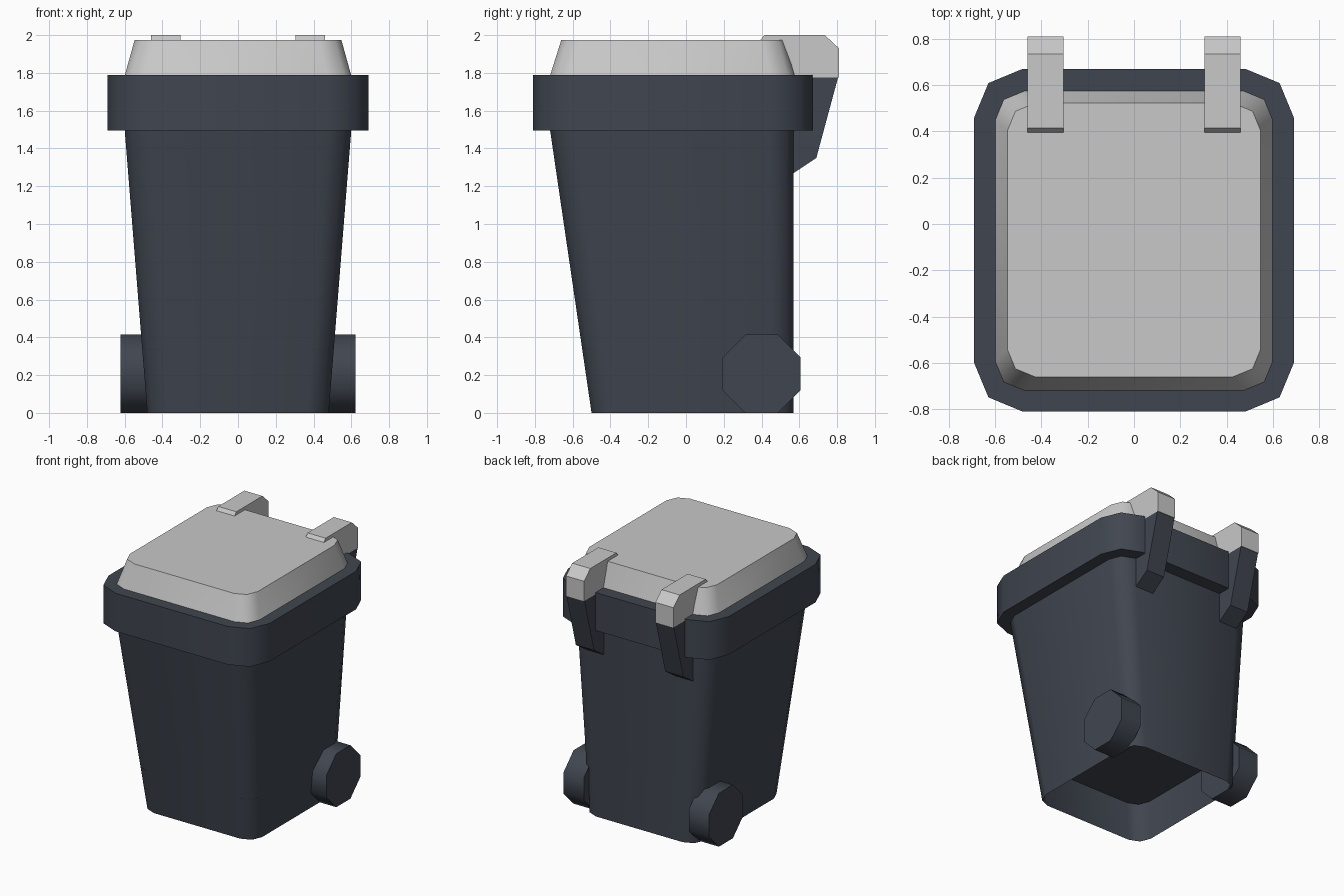
import bpy
import bmesh
from math import cos, sin, pi, radians

cube = bpy.data.objects.get("Cube")
if cube:
    bpy.data.objects.remove(cube, do_unlink=True)


def material(name, rgb):
    mat = bpy.data.materials.new(name)
    mat.use_nodes = True
    colour = (*rgb, 1)
    mat.diffuse_color = colour
    mat.node_tree.nodes["Principled BSDF"].inputs["Base Color"].default_value = colour
    return mat


slate = material("slate_grey", (0.051, 0.061, 0.08))
pale = material("pale_grey", (0.58, 0.58, 0.58))


def outline(half_x, front, back, radius, z):
    """Rounded rectangle with two segments at each corner."""
    corners = [(half_x - radius, back - radius), (radius - half_x, back - radius),
               (radius - half_x, front + radius), (half_x - radius, front + radius)]
    points = []
    for i, (cx, cy) in enumerate(corners):
        for step in range(3):
            a = i * pi / 2 + step * pi / 4
            points.append((cx + radius * cos(a), cy + radius * sin(a), z))
    return points


def loft(name, rings, mat, cap_start=True, cap_end=True, smooth=True):
    """Skin a stack of matching closed rings."""
    bm = bmesh.new()
    loops = [[bm.verts.new(p) for p in ring] for ring in rings]
    n = len(loops[0])
    for low, high in zip(loops, loops[1:]):
        for i in range(n):
            j = (i + 1) % n
            bm.faces.new((low[i], low[j], high[j], high[i]))
    if cap_start:
        bm.faces.new(loops[0][::-1])
    if cap_end:
        bm.faces.new(loops[-1])
    bmesh.ops.recalc_face_normals(bm, faces=bm.faces)
    mesh = bpy.data.meshes.new(name)
    bm.to_mesh(mesh)
    bm.free()
    mesh.materials.append(mat)
    obj = bpy.data.objects.new(name, mesh)
    bpy.context.collection.objects.link(obj)
    if smooth:
        bpy.ops.object.select_all(action="DESELECT")
        obj.select_set(True)
        bpy.context.view_layer.objects.active = obj
        bpy.ops.object.shade_smooth_by_angle(angle=radians(50))
    return obj


def slab(name, profile, x0, x1, mat, smooth=False):
    """Extrude a side profile of (y, z) points across x."""
    return loft(name, [[(x, y, z) for y, z in profile] for x in (x0, x1)],
                mat, smooth=smooth)


# Tapered body with a hollow skirt below a raised floor
loft("body", [outline(0.48, -0.5, 0.57, 0.11, 0),
              outline(0.6, -0.72, 0.57, 0.13, 1.5)], slate, cap_start=False)
loft("raised_floor", [outline(0.505, -0.547, 0.568, 0.11, 0.33),
                      outline(0.506, -0.549, 0.568, 0.11, 0.34)], slate)

# Thick collar and sloped lid
loft("rim", [outline(0.69, -0.81, 0.67, 0.21, z) for z in (1.495, 1.79)], slate)
loft("lid", [outline(0.6, -0.72, 0.575, 0.125, 1.785),
             outline(0.547, -0.66, 0.522, 0.12, 1.975)], pale)

# Hinges, brackets and wheels on both sides
hinge_profile = [(0.39, 1.97), (0.415, 2.0), (0.735, 2.0), (0.81, 1.93),
                 (0.81, 1.775), (0.5, 1.775)]
bracket_profile = [(0.55, 1.27), (0.57, 1.27), (0.69, 1.35),
                   (0.805, 1.776), (0.55, 1.776)]
wheel_radius = 0.207 / cos(pi / 8)
wheel_profile = [(0.4 + wheel_radius * cos(a), 0.207 + wheel_radius * sin(a))
                 for a in [(i + 0.5) * pi / 4 for i in range(8)]]
for side, s in (("left", 1), ("right", -1)):
    slab(side + "_hinge", hinge_profile, s * 0.305, s * 0.46, pale)
    slab(side + "_bracket", bracket_profile, s * 0.305, s * 0.46, slate)
    slab(side + "_wheel", wheel_profile, s * 0.45, s * 0.622, slate, smooth=True)
